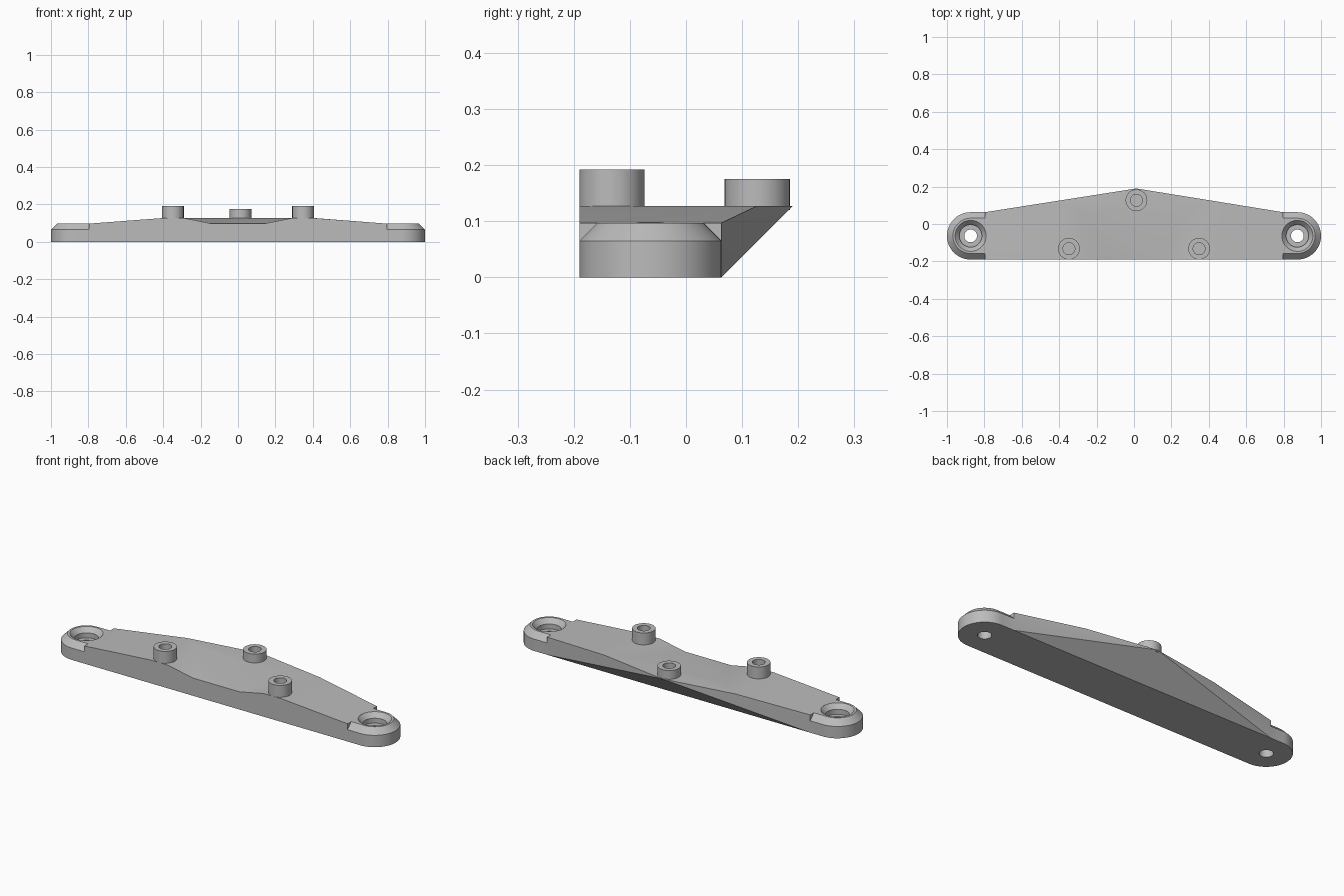
import bpy
import bmesh
from math import sin, cos, pi, radians
from mathutils import Vector

if "Cube" in bpy.data.objects:
    bpy.data.objects.remove(bpy.data.objects["Cube"], do_unlink=True)

grey = bpy.data.materials.new("plain grey")
grey.use_nodes = True
colour = (0.5, 0.5, 0.5, 1)
grey.diffuse_color = colour
grey.node_tree.nodes["Principled BSDF"].inputs["Base Color"].default_value = colour

FRONT, BACK, APEX = -0.19, 0.063, Vector((0.013, 0.19))
R = (BACK - FRONT) / 2
MID_Y = (BACK + FRONT) / 2
JOIN, END_X = 0.797, 1 - R
LOW, TOP, SHOULDER = 0.097, 0.127, 0.065


def make_object(name, bm):
    bmesh.ops.recalc_face_normals(bm, faces=bm.faces)
    mesh = bpy.data.meshes.new(name)
    bm.to_mesh(mesh)
    bm.free()
    mesh.materials.append(grey)
    obj = bpy.data.objects.new(name, mesh)
    bpy.context.collection.objects.link(obj)
    return obj


def hull(name, points):
    """Convex solid around the points, with flat areas merged."""
    bm = bmesh.new()
    for p in points:
        bm.verts.new(p)
    res = bmesh.ops.convex_hull(bm, input=bm.verts[:])
    junk = {v for v in res["geom_interior"] + res["geom_unused"]
            if isinstance(v, bmesh.types.BMVert) and not v.link_faces}
    bmesh.ops.delete(bm, geom=list(junk), context="VERTS")
    bmesh.ops.dissolve_limit(bm, angle_limit=radians(0.3),
                             verts=bm.verts[:], edges=bm.edges[:])
    return make_object(name, bm)


def lathe(name, profile, x, y, n=48):
    """Closed turned solid from (radius, z) pairs."""
    bm = bmesh.new()
    rings = [[bm.verts.new((x + r * cos(2 * pi * i / n), y + r * sin(2 * pi * i / n), z))
              for i in range(n)] for r, z in profile]
    for a, b in zip(rings, rings[1:]):
        for i in range(n):
            j = (i + 1) % n
            bm.faces.new((a[i], a[j], b[j], b[i]))
    bm.faces.new(rings[0])
    bm.faces.new(rings[-1])
    return make_object(name, bm)


def smooth(obj):
    bpy.ops.object.select_all(action="DESELECT")
    bpy.context.view_layer.objects.active = obj
    obj.select_set(True)
    bpy.ops.object.shade_smooth_by_angle(angle=radians(25))


def combine(obj, tool, operation):
    bpy.context.view_layer.objects.active = obj
    mod = obj.modifiers.new("bool", "BOOLEAN")
    mod.operation, mod.object, mod.solver = operation, tool, "EXACT"
    bpy.ops.object.modifier_apply(modifier=mod.name)
    bpy.data.objects.remove(tool, do_unlink=True)


# Bar with a sloped rear wedge and tapering top
points = [(APEX.x, APEX.y, TOP)]
for s in (-1, 1):
    corner = Vector((s * JOIN, BACK))
    rear = corner.lerp(APEX, (JOIN - 0.4) / JOIN)
    points += [(corner.x, y, z) for y in (FRONT, BACK) for z in (0, LOW)]
    points += [(s * 0.4, FRONT, TOP), (rear.x, rear.y, TOP)]
bar = hull("bar", points)

# Rounded ends with a chamfered rim
for s in (-1, 1):
    points = []
    for r, z in ((R, 0), (R, SHOULDER), (R - 0.032, LOW)):
        for i in range(33):
            a = -pi / 2 + pi * i / 32
            points.append((s * (END_X + r * cos(a)), MID_Y + r * sin(a), z))
        points += [(s * 0.75, MID_Y + k * r, z) for k in (-1, 1)]
    combine(bar, hull("rounded_end", points), "UNION")

# Shallow dish sloping down to the front edge
points = []
for s in (-1, 1):
    t = 1.1
    points.append((s * (0.29 - 0.15 * t), 0.065 - 0.255 * t, TOP - 0.03 * t))
    points += [(s * 0.29, y, z) for y in (0.065 - 0.255 * t, 0.065) for z in (TOP, 0.2)]
combine(bar, hull("dish_cutter", points), "DIFFERENCE")

# Stepped screw holes
for s in (-1, 1):
    tool = lathe("hole_cutter", [(0.034, -0.05), (0.034, 0.045), (0.06, 0.045),
                                 (0.06, 0.072), (0.083, LOW), (0.083, 0.2)],
                 s * END_X, MID_Y)
    combine(bar, tool, "DIFFERENCE")
smooth(bar)

# Hollow standing posts
for name, x, y, top in (("front_right_post", -0.348, -0.132, 0.192),
                        ("front_left_post", 0.348, -0.132, 0.192),
                        ("rear_post", APEX.x, 0.127, 0.175)):
    smooth(lathe(name, [(0.058, 0.12), (0.058, top), (0.032, top), (0.032, 0.13)], x, y))
